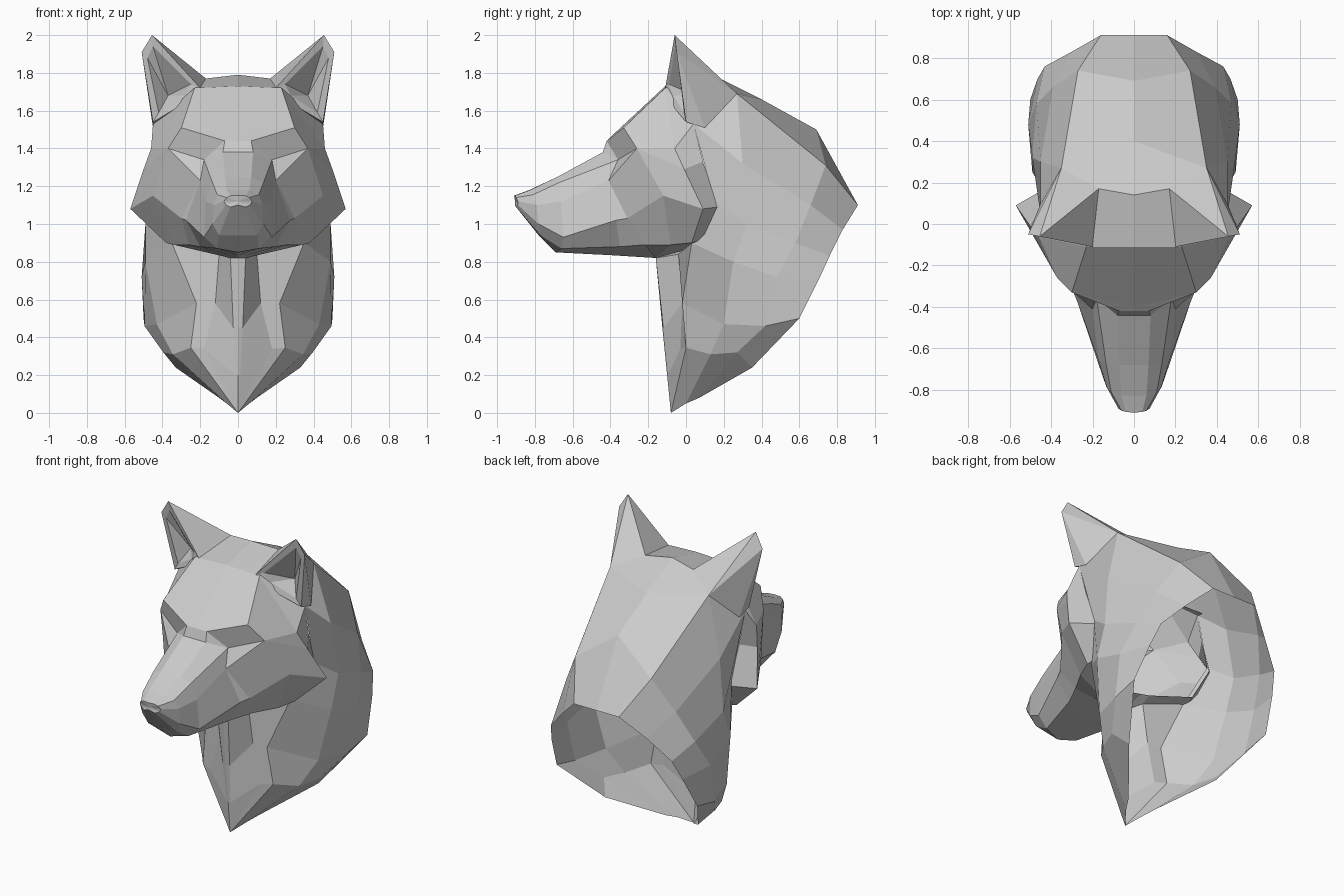
import bpy, bmesh
from mathutils import Vector


def finish(name, bm, centre):
    """Weld, face outwards, then mirror the half across x = 0."""
    bmesh.ops.remove_doubles(bm, verts=bm.verts[:], dist=0.0005)
    bmesh.ops.recalc_face_normals(bm, faces=bm.faces[:])
    bm.normal_update()
    c = Vector(centre)
    if sum(f.normal.dot(f.calc_center_median() - c) * f.calc_area() for f in bm.faces) < 0:
        bmesh.ops.reverse_faces(bm, faces=bm.faces[:])
    me = bpy.data.meshes.new(name)
    bm.to_mesh(me)
    bm.free()
    ob = bpy.data.objects.new(name, me)
    bpy.context.collection.objects.link(ob)
    m = ob.modifiers.new("mirror", 'MIRROR')
    m.use_axis[0] = True
    m.use_clip = True
    m.merge_threshold = 0.001
    return ob


def loft(name, rows, centre):
    """Flat-faced skin over rows of equally many points."""
    bm = bmesh.new()
    grid = [[bm.verts.new(p) for p in r] for r in rows]
    for a, b in zip(grid, grid[1:]):
        for i in range(len(a) - 1):
            q = [a[i], a[i + 1], b[i + 1], b[i]]
            if len({tuple(v.co) for v in q}) > 2:
                bm.faces.new(q)
    return finish(name, bm, centre)


# Muzzle: half sections from nose to eyes (bridge, bridge edge, shoulder, side, lip, jaw, underside)
muzzle = [
    [(0, -.905, 1.12)] * 7,
    [(0, -.91, 1.15), (.04, -.905, 1.15), (.06, -.90, 1.14), (.075, -.89, 1.12), (.065, -.89, 1.10),
     (.04, -.90, 1.09), (0, -.905, 1.10)],
    [(0, -.83, 1.18), (.06, -.825, 1.18), (.11, -.81, 1.155), (.13, -.79, 1.10), (.135, -.78, 1.0),
     (.10, -.77, .94), (0, -.78, .94)],
    [(0, -.68, 1.25), (.07, -.68, 1.25), (.135, -.67, 1.22), (.17, -.66, 1.12), (.18, -.65, .93),
     (.11, -.66, .87), (0, -.69, .85)],
    [(0, -.44, 1.38), (.08, -.44, 1.38), (.18, -.36, 1.34), (.20, -.41, 1.23), (.275, -.37, 1.02),
     (.20, -.35, .88), (0, -.40, .835)],
]
loft("muzzle", muzzle, (0, -.6, 1.05))

# Skull: overhanging brow with eye facet, forehead, cheeks and jaw corner
skull = [
    muzzle[-1],
    [(0, -.42, 1.44), (.07, -.42, 1.44), (.18, -.36, 1.34), (.20, -.41, 1.23), (.30, -.31, 1.03),
     (.26, -.22, .89), (0, -.16, .82)],
    [(0, -.40, 1.46), (.30, -.33, 1.51), (.37, -.26, 1.40), (.37, -.26, 1.40), (.45, -.12, 1.15),
     (.34, -.08, .89), (.04, -.16, .82)],
    [(0, -.11, 1.73), (.23, -.11, 1.72), (.46, -.06, 1.40), (.50, -.01, 1.29), (.57, .09, 1.08),
     (.38, .03, .90), (0, 0, .86)],
    [(0, .14, 1.79), (.17, .17, 1.77), (.45, .04, 1.53), (.44, .09, 1.33), (.43, .17, 1.09),
     (.36, .10, .92), (.10, .02, .87)],
]
loft("skull", skull, (0, -.05, 1.25))

# Mane: open-backed shell, rows from crown down to chest, each running front to rim
mane = [
    [(0, .14, 1.79), (0, .40, 1.66), (0, .69, 1.50), (0, .91, 1.10)],
    [(.17, .17, 1.77), (.35, .27, 1.69), (.27, .74, 1.31), (.16, .91, 1.10)],
    [(.45, .04, 1.53), (.45, .30, 1.32), (.39, .66, 1.10), (.30, .83, .97)],
    [(.43, .15, 1.12), (.49, .32, 1.0), (.47, .58, .90), (.43, .76, .83)],
    [(.35, .03, .90), (.49, .25, .80), (.51, .48, .72), (.465, .70, .70)],
    [(.22, -.02, .58), (.43, .20, .47), (.495, .42, .46), (.50, .60, .50)],
    [(.25, 0, .345), (.345, .13, .31), (.395, .27, .32), (.33, .35, .24)],
    [(0, -.08, 0), (.06, 0, .05), (.10, .07, .08), (.10, .07, .08)],
]
loft("mane", mane, (0, .3, .9))

# Chest: throat, thin keel under the jaw, a groove and a raised tuft at each side
chest = [
    [(0, 0, .86), (.05, 0, .865), (.10, .02, .87), (.36, .10, .92)],
    [(0, -.16, .82), (.04, -.16, .82), (.10, -.04, .84), (.35, .03, .90)],
    [(0, -.125, .45), (.025, -.12, .45), (.12, -.02, .58), (.22, -.02, .58)],
    [(0, -.10, .20), (.012, -.095, .20), (.18, -.03, .34), (.25, 0, .345)],
    [(0, -.08, 0)] * 4,
]
loft("chest", chest, (0, .4, .5))

# Ears: outer fan of flat facets, then a rim and a hollow at the front
bm = bmesh.new()
tip, tip_out, inner, back, ridge, heel, outer, low = (bm.verts.new(p) for p in (
    (.455, -.06, 2.0), (.51, -.05, 1.91), (.20, -.11, 1.72), (.17, .17, 1.77),
    (.35, .27, 1.69), (.45, .10, 1.51), (.45, 0, 1.54), (.25, -.10, 1.66)))
for f in ((tip, inner, back), (tip, back, ridge), (tip, ridge, tip_out),
          (tip_out, ridge, heel), (tip_out, heel, outer), (outer, heel, low)):
    bm.faces.new(f)
ring = [tip, inner, low, outer, tip_out]
rim = [bm.verts.new(p) for p in ((.45, -.055, 1.94), (.25, -.09, 1.74), (.28, -.07, 1.68),
                                 (.42, -.01, 1.59), (.48, -.045, 1.88))]
deep = bm.verts.new((.37, .05, 1.68))
for i in range(5):
    j = (i + 1) % 5
    bm.faces.new((ring[i], ring[j], rim[j], rim[i]))
    bm.faces.new((rim[i], rim[j], deep))
finish("ears", bm, (.36, .08, 1.7))
